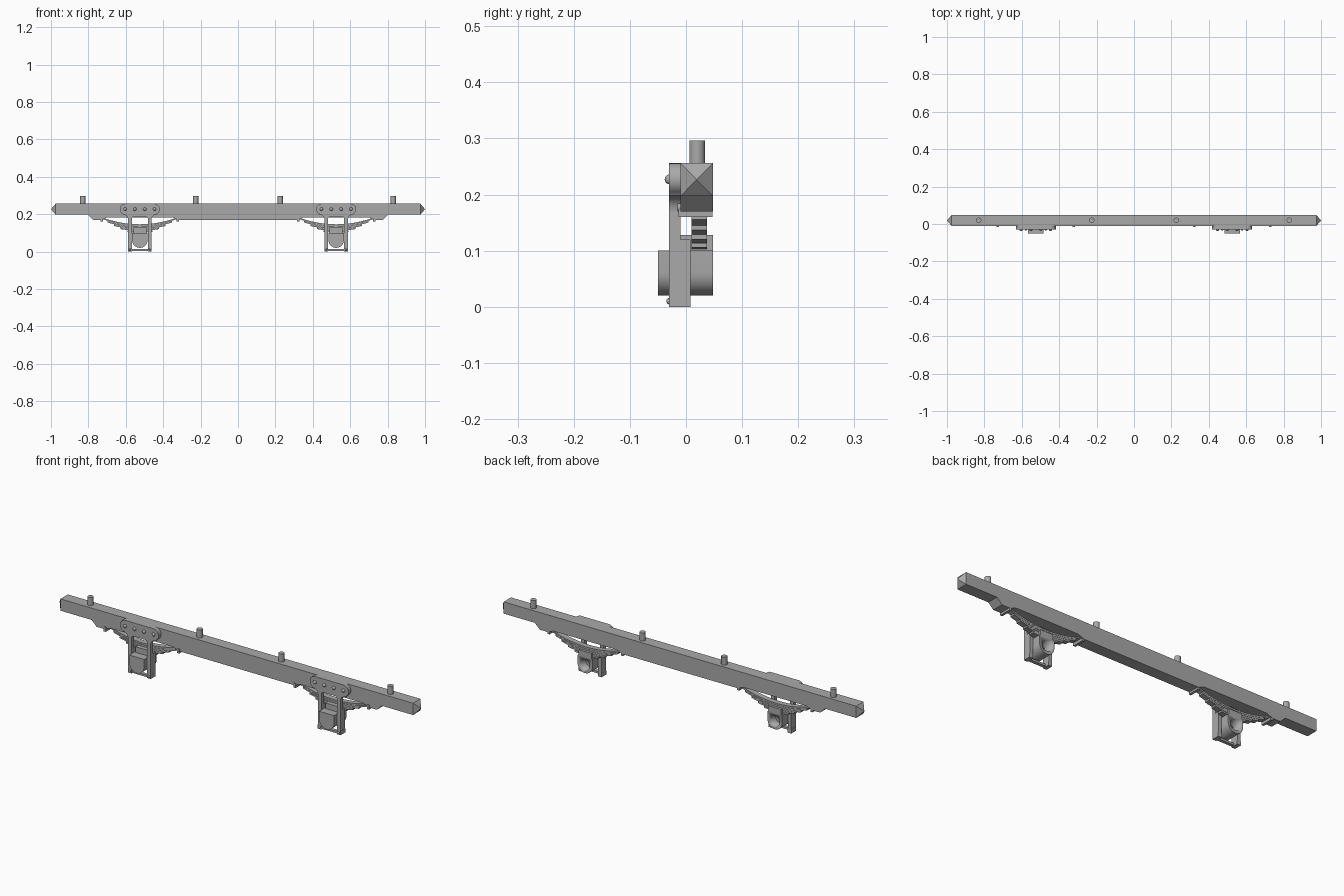
import bpy, bmesh, math

if "Cube" in bpy.data.objects:
    bpy.data.objects.remove(bpy.data.objects["Cube"])

grey = bpy.data.materials.new("painted grey")
grey.use_nodes = True
COLOUR = (0.4, 0.4, 0.4, 1)
grey.diffuse_color = COLOUR
grey.node_tree.nodes["Principled BSDF"].inputs["Base Color"].default_value = COLOUR


def finish(name, bm, smooth=True):
    bmesh.ops.recalc_face_normals(bm, faces=bm.faces)
    mesh = bpy.data.meshes.new(name)
    bm.to_mesh(mesh)
    bm.free()
    mesh.materials.append(grey)
    obj = bpy.data.objects.new(name, mesh)
    bpy.context.collection.objects.link(obj)
    if smooth:
        bpy.ops.object.select_all(action='DESELECT')
        obj.select_set(True)
        bpy.context.view_layer.objects.active = obj
        bpy.ops.object.shade_smooth_by_angle(angle=math.radians(35))
    return obj


def prism(name, outline, y0, y1):
    """Extrude an x-z outline from y0 to y1."""
    bm = bmesh.new()
    face = bm.faces.new([bm.verts.new((x, y0, z)) for x, z in outline])
    new = bmesh.ops.extrude_face_region(bm, geom=[face])["geom"]
    verts = [v for v in new if isinstance(v, bmesh.types.BMVert)]
    bmesh.ops.translate(bm, verts=verts, vec=(0, y1 - y0, 0))
    return finish(name, bm)


def block(name, x0, x1, y0, y1, z0, z1):
    return prism(name, [(x0, z0), (x1, z0), (x1, z1), (x0, z1)], y0, y1)


def arc(cx, cz, r, start, end, steps=10):
    angles = [math.radians(start + (end - start) * i / steps) for i in range(steps + 1)]
    return [(cx + r * math.cos(a), cz + r * math.sin(a)) for a in angles]


def round_bar(name, x, z, r, y0, y1):
    return prism(name, arc(x, z, r, 0, 345, 23), y0, y1)


def rivet(name, x, y, z, r):
    bm = bmesh.new()
    bmesh.ops.create_uvsphere(bm, u_segments=14, v_segments=8, radius=r)
    bmesh.ops.translate(bm, verts=bm.verts, vec=(x, y, z))
    return finish(name, bm)


# Main beam with pyramid ends
beam = bmesh.new()
Y0, Y1, Z0, Z1 = -0.01, 0.048, 0.197, 0.256
rings = [[beam.verts.new((x, y, z)) for y, z in ((Y0, Z0), (Y1, Z0), (Y1, Z1), (Y0, Z1))]
         for x in (-0.975, 0.975)]
for i in range(4):
    j = (i + 1) % 4
    beam.faces.new((rings[0][i], rings[0][j], rings[1][j], rings[1][i]))
for ring, x in zip(rings, (-1, 1)):
    tip = beam.verts.new((x, (Y0 + Y1) / 2, (Z0 + Z1) / 2))
    for i in range(4):
        beam.faces.new((ring[i], ring[(i + 1) % 4], tip))
finish("main_beam", beam, False)

# Lower rail, shallowly relieved above each spring
half = [(0.32, 0.17), (0.35, 0.183), (0.70, 0.183), (0.73, 0.17), (0.775, 0.17), (0.803, 0.197)]
prism("lower_rail", half + [(-x, z) for x, z in reversed(half)], Y0, Y1)

# Locating pegs on top
for i, x in enumerate((-0.83, -0.226, 0.226, 0.83)):
    bm = bmesh.new()
    bmesh.ops.create_cone(bm, cap_ends=True, segments=24, radius1=0.014, radius2=0.014, depth=0.05)
    bmesh.ops.translate(bm, verts=bm.verts, vec=(x, 0.02, 0.271))
    finish(f"top_peg_{i + 1}", bm)


def axle_assembly(cx, side):
    # Guard plate: rounded riveted head with two legs
    right = [(0.043, 0.0), (0.043, 0.18), (0.035, 0.188)]
    outer = [(0.062, 0.0), (0.062, 0.17)] + arc(0.09, 0.17, 0.028, 180, 90, 6)
    outer += arc(0.078, 0.227, 0.029, -60, 90, 12)
    right_side = list(reversed(right)) + outer
    outline = right_side + [(-x, z) for x, z in reversed(right_side)]
    prism(side + "_guard_plate", [(cx + x, z) for x, z in outline], -0.03, -0.01)
    for i in range(4):
        rivet(f"{side}_plate_rivet_{i + 1}", cx - 0.079 + i * 0.0527, -0.029, 0.227, 0.009)

    # Keep bar tying the legs together
    block(side + "_keep_bar", cx - 0.062, cx + 0.062, -0.028, -0.012, 0.003, 0.013)
    for s in (-1, 1):
        x = cx + s * 0.053
        block(side + "_leg_foot", x - 0.01, x + 0.01, -0.03, 0.008, 0, 0.02)
        rivet(side + "_foot_bolt", x, -0.029, 0.01, 0.006)
        block(side + "_horn_guide", x - 0.009, x - 0.003 + 0.012, -0.01, 0.008, 0.012, 0.12)

    # Axle box with a rounded underside and bearing hole at the back
    shape = [(cx + 0.041, 0.1), (cx - 0.041, 0.1)] + arc(cx, 0.061, 0.041, 180, 360, 16)
    box = prism(side + "_axle_box", shape, -0.05, 0.048)
    cutter = round_bar(side + "_bearing_cutter", cx, 0.061, 0.026, 0.005, 0.1)
    cutter.hide_render = True
    cutter.hide_set(True)
    hole = box.modifiers.new("bearing_hole", 'BOOLEAN')
    hole.operation = 'DIFFERENCE'
    hole.solver = 'EXACT'
    hole.object = cutter

    # Spring buckle and seat
    block(side + "_spring_buckle", cx - 0.035, cx + 0.035, -0.01, 0.048, 0.1, 0.128)

    # Leaf spring: shorter leaves stacked beneath the main leaf
    thick = 0.009
    for n in range(5):
        reach = 0.207 - n * 0.035
        top = 0.146 - n * thick
        xs = [reach * (i / 8 - 1) for i in range(17)]
        upper = [(cx + x, top + 0.9 * x * x) for x in xs]
        lower = [(x, z - thick * 0.9) for x, z in reversed(upper)]
        prism(f"{side}_spring_leaf_{n + 1}", upper + lower, 0.01, 0.037)

    # Hanger pins at the spring ends
    for s in (-1, 1):
        x = cx + s * 0.203
        round_bar(side + "_hanger_pin", x, 0.177, 0.007, -0.015, 0.045)
        block(side + "_hanger", x - 0.006, x + 0.006, -0.013, 0.047, 0.16, 0.18)


axle_assembly(-0.525, "right")
axle_assembly(0.525, "left")
